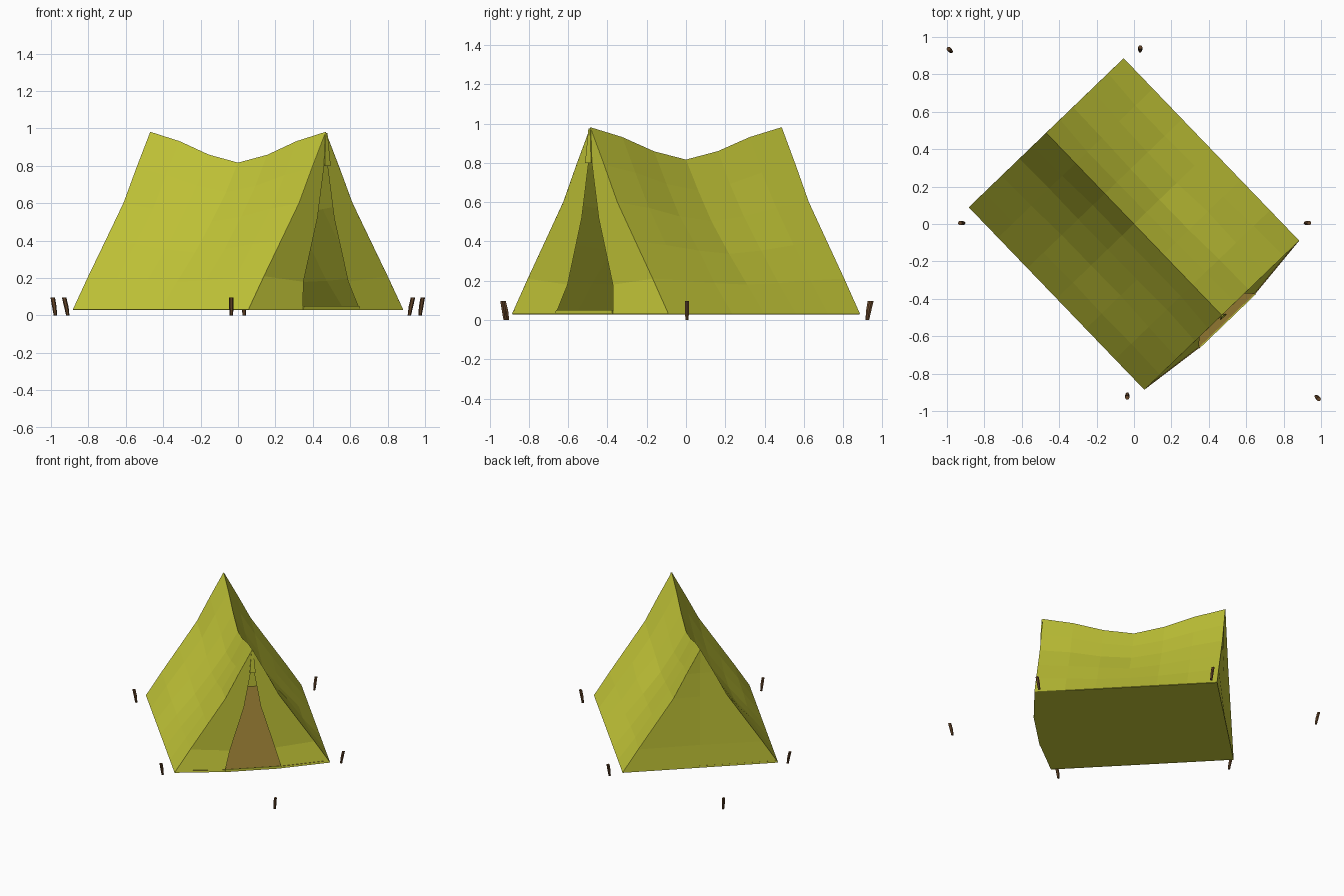
import bpy, bmesh, math, random
from mathutils import Matrix, Vector

if "Cube" in bpy.data.objects:
    bpy.data.objects.remove(bpy.data.objects["Cube"])

random.seed(4)
TURN = Matrix.Rotation(math.radians(43.9), 4, 'Z')   # tent sits diagonally
HALF_LEN, RIDGE_Z = 0.677, 0.98


def material(name, rgb):
    m = bpy.data.materials.new(name)
    m.diffuse_color = (*rgb, 1)
    m.use_nodes = True
    m.node_tree.nodes["Principled BSDF"].inputs["Base Color"].default_value = m.diffuse_color
    return m


CANVAS = material("canvas", (0.56, 0.58, 0.04))
MAT = material("mat_brown", (0.28, 0.18, 0.03))
WOOD = material("peg_wood", (0.13, 0.06, 0.022))


def make(name, verts, faces, mat, matrix=TURN, thick=0):
    me = bpy.data.meshes.new(name)
    me.from_pydata([matrix @ Vector(v) for v in verts], [], faces)
    bm = bmesh.new()
    bm.from_mesh(me)
    bmesh.ops.remove_doubles(bm, verts=bm.verts, dist=0.0005)
    bmesh.ops.recalc_face_normals(bm, faces=bm.faces)
    bm.to_mesh(me)
    bm.free()
    me.materials.append(mat)
    ob = bpy.data.objects.new(name, me)
    bpy.context.collection.objects.link(ob)
    if thick:
        s = ob.modifiers.new("thickness", 'SOLIDIFY')
        s.thickness, s.offset = thick, 0
    return ob


def grid_faces(rows, cols):
    return [(r * cols + c, r * cols + c + 1, (r + 1) * cols + c + 1, (r + 1) * cols + c)
            for r in range(rows - 1) for c in range(cols - 1)]


# Half cross-section of the canvas: (half width, height)
PROFILE = [(0.573, 0.03), (0.457, 0.21), (0.33, 0.40), (0.197, 0.60), (0.1, 0.79), (0, RIDGE_Z)]
RIDGE = [0.98, 0.93, 0.857, 0.815, 0.858, 0.93, 0.98]

# Sagging roof: both slopes as one folded grid
section = [(-w, z) for w, z in PROFILE] + [(w, z) for w, z in PROFILE[-2::-1]]
verts = []
for w, z in section:
    t = (z - 0.03) / (RIDGE_Z - 0.03)
    for i, ridge in enumerate(RIDGE):
        y = -HALF_LEN + 2 * HALF_LEN * i / 6
        zz = z - (RIDGE_Z - ridge) * t
        ww = w
        if 0 < i < 6 and 0 < t < 1:
            ww = w - math.copysign(0.008 + random.uniform(-0.008, 0.008), w)
        verts.append((ww, y, zz))
make("roof_canvas", verts, grid_faces(len(section), 7), CANVAS, thick=0.004)

# Back wall
verts = [(k * w, HALF_LEN - (0.008 if k == 0 and 0.1 < z < 0.9 else 0), z)
         for w, z in PROFILE for k in (-1, 0, 1)]
faces = grid_faces(5, 3) + [(12, 13, 17), (13, 14, 17)]
make("back_wall", verts, faces, CANVAS)

# Front wall panels on either side of the open doorway
EDGE = [PROFILE[0], PROFILE[1], PROFILE[3], PROFILE[4]]
DOOR = [(0.21, 0.042, 0.03), (0.166, 0.0, 0.18), (0.062, 0.0, 0.52), (0.012, 0.0, 0.80)]
for side, name in ((-1, "left"), (1, "right")):
    verts = []
    for (w, z), (dw, out, dz) in zip(EDGE, DOOR):
        verts += [(side * w, -HALF_LEN, z), (side * dw, -HALF_LEN - out, dz)]
    verts += [(0, -HALF_LEN, RIDGE_Z), (0, -HALF_LEN, 0.80)]
    make("front_wall_" + name, verts, grid_faces(4, 2) + [(6, 7, 8), (7, 9, 8)], CANVAS)

# Zip flap hanging above the doorway
yf = -HALF_LEN - 0.012
make("door_flap", [(-0.006, yf + 0.008, 0.975), (0.006, yf + 0.008, 0.975),
                   (0.022, yf, 0.80), (-0.022, yf, 0.80)], [(0, 1, 2, 3)], CANVAS, thick=0.006)

# Ground sheet, door sill and inner mat share the bulging front outline
def floor_outline(half_w, z):
    return [(-half_w, HALF_LEN, z), (-half_w, -HALF_LEN, z), (-0.21, -HALF_LEN - 0.042, z),
            (0.21, -HALF_LEN - 0.042, z), (half_w, -HALF_LEN, z), (half_w, HALF_LEN, z)]


make("ground_sheet", floor_outline(0.573, 0.03), [range(6)], CANVAS)
make("inner_mat", floor_outline(0.56, 0.046), [range(6)], MAT)
ys = -HALF_LEN - 0.042
make("door_sill", [(-0.21, ys, 0.03), (0.21, ys, 0.03), (0.205, ys, 0.05), (-0.205, ys, 0.05)],
     [(0, 1, 2, 3)], CANVAS, thick=0.006)


# Slightly bent wooden pegs leaning outward at the top
def peg(name, x, y):
    out = Vector((x, y, 0)).normalized()
    verts, n = [], 6
    for z, lean, r in ((0.003, -0.012, 0.009), (0.05, -0.004, 0.012), (0.1, 0.008, 0.012)):
        for k in range(n):
            a = math.tau * k / n
            verts.append((x + out.x * lean + r * math.cos(a), y + out.y * lean + r * math.sin(a),
                          max(z - 0.003, 0)))
    faces = [(r * n + k, r * n + (k + 1) % n, (r + 1) * n + (k + 1) % n, (r + 1) * n + k)
             for r in range(2) for k in range(n)]
    make(name, verts, faces + [range(n), range(2 * n, 3 * n)], WOOD, matrix=Matrix())


for i, (x, y) in enumerate([(-0.985, 0.93), (0.033, 0.937), (-0.922, 0.005),
                            (0.928, 0.005), (-0.036, -0.92), (0.982, -0.93)]):
    peg(f"peg_{i + 1}", x, y)
